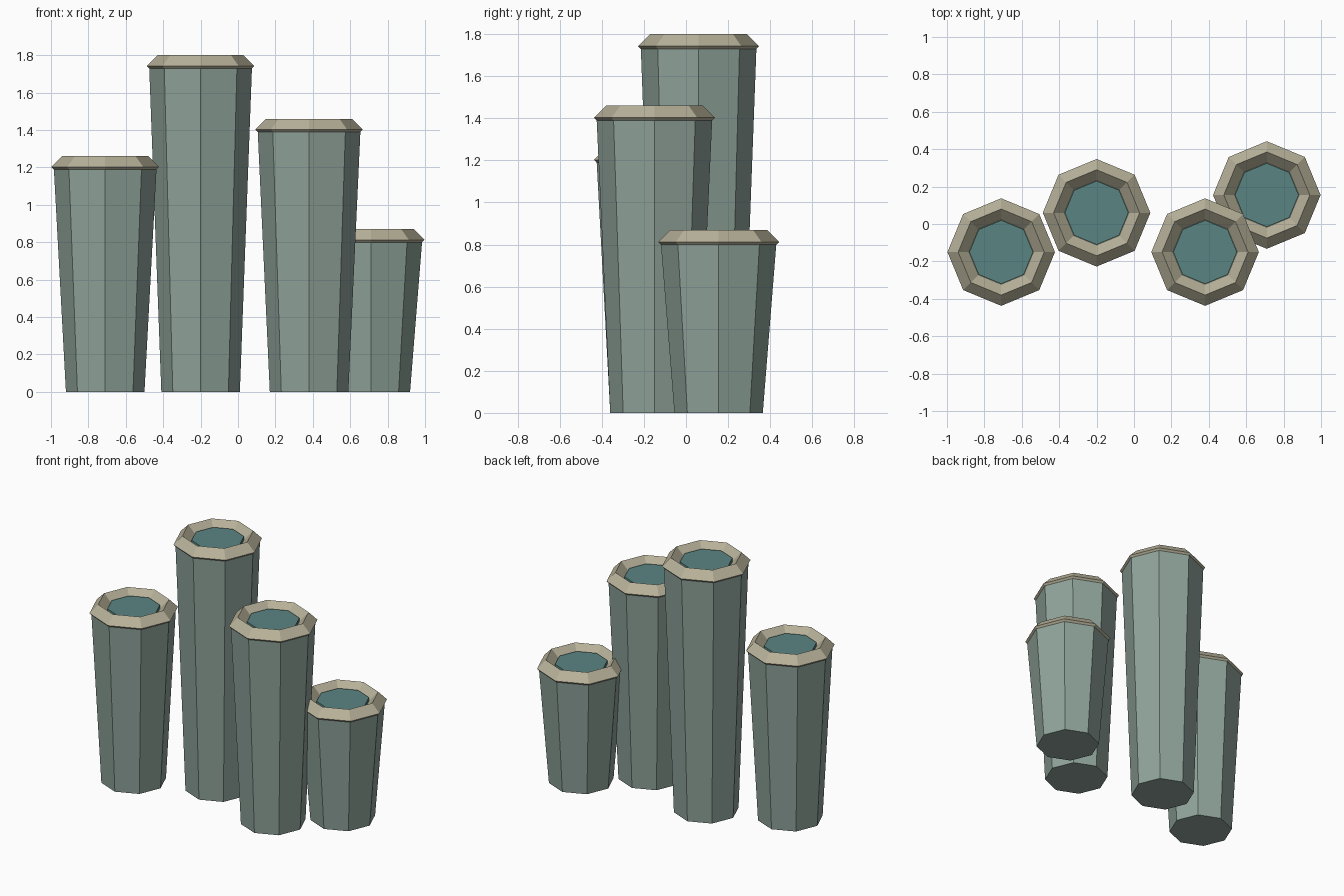
import bpy
import math

if "Cube" in bpy.data.objects:
    bpy.data.objects.remove(bpy.data.objects["Cube"])

SIDES = 8


def material(name, rgb):
    m = bpy.data.materials.new(name)
    m.diffuse_color = (*rgb, 1.0)
    m.use_nodes = True
    m.node_tree.nodes["Principled BSDF"].inputs["Base Color"].default_value = m.diffuse_color
    return m


STONE = material("grey green stone", (0.275, 0.367, 0.323))
RIM = material("pale sand rim", (0.479, 0.445, 0.323))
TEAL = material("deep teal", (0.102, 0.235, 0.223))


def lathe(name, profile, centre, mat, closed=False):
    """Revolve (radius, z) points into a flat-sided ring; capped unless closed."""
    verts, faces = [], []
    for r, z in profile:
        for i in range(SIDES):
            a = 2 * math.pi * i / SIDES
            verts.append((r * math.cos(a), r * math.sin(a), z))
    n = len(profile)
    for k in range(n if closed else n - 1):
        lo, hi = k * SIDES, ((k + 1) % n) * SIDES
        for i in range(SIDES):
            j = (i + 1) % SIDES
            faces.append((lo + i, lo + j, hi + j, hi + i))
    if not closed:
        faces.append(tuple(reversed(range(SIDES))))
        faces.append(tuple(range((n - 1) * SIDES, n * SIDES)))
    mesh = bpy.data.meshes.new(name)
    mesh.from_pydata(verts, [], faces)
    mesh.materials.append(mat)
    obj = bpy.data.objects.new(name, mesh)
    obj.location = (*centre, 0)
    bpy.context.collection.objects.link(obj)
    return obj


# Column centre (x, y) and overall height
columns = [(-0.71, -0.15, 1.26), (-0.20, 0.06, 1.80),
           (0.38, -0.15, 1.46), (0.71, 0.155, 0.87)]
R, T = 0.23, 0.0575  # rim ring radius and half thickness

for x, y, h in columns:
    mid = h - T
    # Tapered shaft, wider at the top
    lathe("column_shaft", [(0.21, 0), (0.275, mid)], (x, y), STONE)
    # Diamond-section rim
    lathe("column_rim", [(R, mid - T), (R + T, mid), (R, h), (R - T, mid)],
          (x, y), RIM, closed=True)
    # Inset teal disc inside the rim
    lathe("column_opening", [(0.17, mid - 0.03), (0.17, h - 0.035)], (x, y), TEAL)
